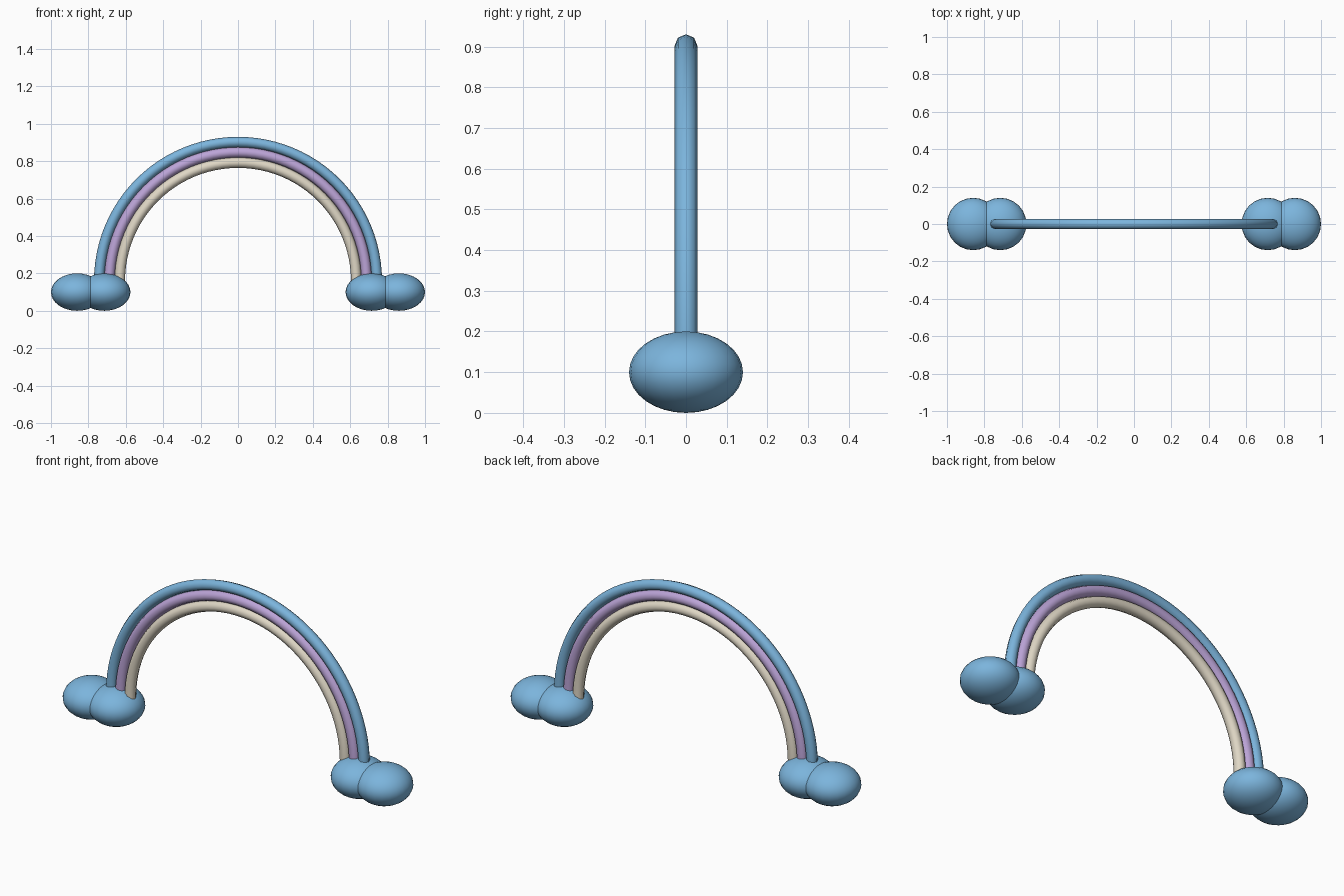
import bpy, bmesh, math

if "Cube" in bpy.data.objects:
    bpy.data.objects.remove(bpy.data.objects["Cube"])


def material(name, rgb):
    m = bpy.data.materials.new(name)
    m.diffuse_color = (*rgb, 1)
    m.use_nodes = True
    m.node_tree.nodes["Principled BSDF"].inputs["Base Color"].default_value = m.diffuse_color
    return m


blue = material("sky blue", (0.20, 0.46, 0.72))
lilac = material("lilac", (0.50, 0.37, 0.68))
cream = material("cream", (0.74, 0.68, 0.56))


def finish(bm, name, mat):
    bmesh.ops.recalc_face_normals(bm, faces=bm.faces)
    for f in bm.faces:
        f.smooth = len(f.verts) <= 4
    me = bpy.data.meshes.new(name)
    bm.to_mesh(me)
    bm.free()
    me.materials.append(mat)
    ob = bpy.data.objects.new(name, me)
    bpy.context.collection.objects.link(ob)
    return ob


TUBE_R, CENTRE_Z, SIDES, STEPS = 0.028, 0.16, 8, 48


def arch(name, radius, mat):
    """Half-circle tube with short straight feet sunk into the clouds."""
    path = [(radius, CENTRE_Z - 0.015, 0.0)]
    for i in range(STEPS + 1):
        a = math.pi * i / STEPS
        path.append((radius * math.cos(a), CENTRE_Z + radius * math.sin(a), a))
    path.append((-radius, CENTRE_Z - 0.015, math.pi))
    bm = bmesh.new()
    rings = []
    for x, z, a in path:
        ring = []
        for j in range(SIDES):
            t = 2 * math.pi * j / SIDES
            r = TUBE_R * math.cos(t)
            ring.append(bm.verts.new((x + r * math.cos(a), TUBE_R * math.sin(t),
                                      z + r * math.sin(a))))
        rings.append(ring)
    for p, q in zip(rings, rings[1:]):
        for j in range(SIDES):
            k = (j + 1) % SIDES
            bm.faces.new((p[j], p[k], q[k], q[j]))
    bm.faces.new(rings[0])
    bm.faces.new(rings[-1])
    finish(bm, name, mat)


# Three rainbow bands
arch("outer_band", 0.742, blue)
arch("middle_band", 0.687, lilac)
arch("inner_band", 0.632, cream)

# Two flattened puffs make the cloud at each foot
for side, s in (("left", -1), ("right", 1)):
    for part, x in (("inner", 0.715), ("outer", 0.86)):
        bm = bmesh.new()
        bmesh.ops.create_uvsphere(bm, u_segments=24, v_segments=16, radius=1)
        puff = finish(bm, f"{side}_cloud_{part}_puff", blue)
        puff.scale = (0.14, 0.14, 0.10)
        puff.location = (s * x, 0, 0.10)
